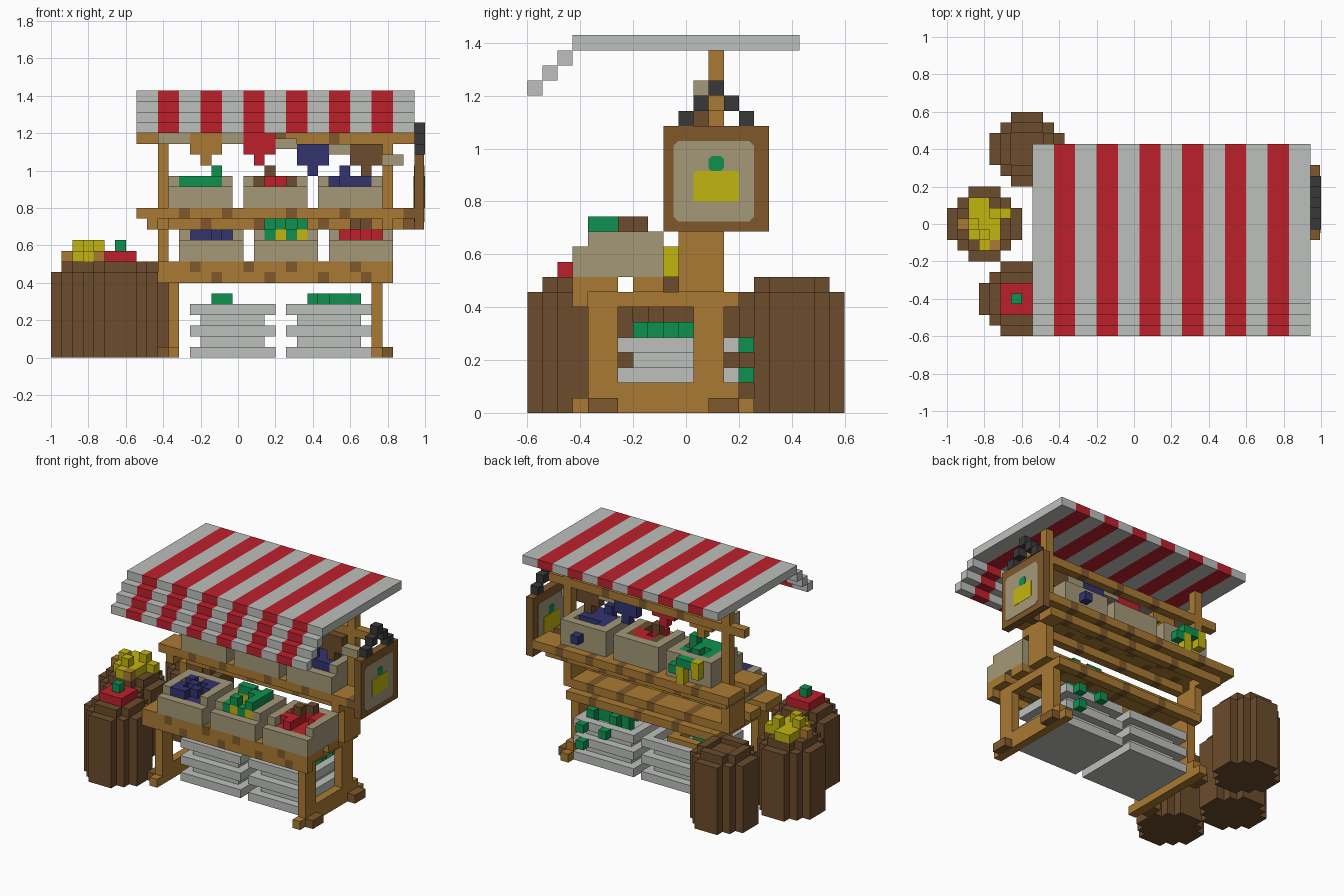
import bpy, bmesh, random
from mathutils import Vector

cube = bpy.data.objects.get("Cube")
if cube:
    bpy.data.objects.remove(cube, do_unlink=True)
random.seed(4)
V = 2 / 35  # block size; the grid is 35 x 21 x 25 blocks


def lin(c):
    return c / 12.92 if c <= 0.04045 else ((c + 0.055) / 1.055) ** 2.4


COLORS = {"wood": "AA7A33", "dark_wood": "80592B", "barrel_brown": "6C4C2C",
          "beige": "A49978", "white": "BDC0BC", "red": "BE202C", "green": "0E9150",
          "yellow": "C2B50F", "blue": "32336F", "charcoal": "393939"}
MATS = {}
for name, h in COLORS.items():
    m = bpy.data.materials.new(name)
    m.use_nodes = True
    col = [lin(int(h[n:n + 2], 16) / 255) for n in (0, 2, 4)] + [1]
    m.diffuse_color = col
    m.node_tree.nodes["Principled BSDF"].inputs["Base Color"].default_value = col
    MATS[name] = m


def finish(name, bm, used):
    me = bpy.data.meshes.new(name)
    bm.to_mesh(me)
    bm.free()
    for c in used:
        me.materials.append(MATS[c])
    ob = bpy.data.objects.new(name, me)
    bpy.context.collection.objects.link(ob)


def pos(i, j, k):
    return Vector((-1 + i * V, -0.6 + j * V, k * V))


def build(name, boxes):
    """Boxes are (i0, i1, j0, j1, k0, k1, colour) in block units."""
    bm, used = bmesh.new(), []
    for i0, i1, j0, j1, k0, k1, c in boxes:
        if c not in used:
            used.append(c)
        a, b = pos(i0, j0, k0), pos(i1, j1, k1)
        r = bmesh.ops.create_cube(bm, size=1)
        for v in r["verts"]:
            v.co = Vector([a[n] if v.co[n] < 0 else b[n] for n in range(3)])
        for f in {f for v in r["verts"] for f in v.link_faces}:
            f.material_index = used.index(c)
    finish(name, bm, used)


def dot(i, j, k, c):
    return (i, i + 1, j, j + 1, k, k + 1, c)


def plank(i0, i1, j0, j1, k):
    """Plank along x with a few darker knots."""
    out, i = [], i0
    while i < i1:
        n = min(i1, i + random.choice((3, 4, 5)))
        out.append((i, n, j0, j1, k, k + 1, "wood"))
        if n < i1:
            out.append((n, n + 1, j0, j1, k, k + 1, "dark_wood"))
        i = n + 1
    return out


# Striped awning: flat top and three steps down at the front
awning = []
for n in range(13):
    c = "red" if n % 2 else "white"
    i = 8 + 2 * n
    awning.append((i, i + 2, 3, 18, 24, 25, c))
    awning += [(i, i + 2, s, s + 1, 21 + s, 22 + s, c) for s in range(3)]
build("awning", awning)

# Side frames: feet, legs, cross beams and tall posts
for side, leg, foot, post in (("right", 11, 10, 10), ("left", 30, 31, 31)):
    b = [(leg, leg + 1, 3, 15, 0, 1, "wood"), (leg, leg + 1, 4, 14, 1, 2, "wood"),
         (leg, leg + 1, 4, 6, 2, 7, "wood"), (leg, leg + 1, 11, 13, 2, 7, "wood"),
         (leg, leg + 1, 4, 14, 7, 7.99, "wood"),
         (post, post + 1, 10, 13, 9, 12, "wood"), (post, post + 1, 12, 13, 12, 24, "wood")]
    b += [(foot, foot + 1, j, j + 2, 0, 1, "dark_wood") for j in (4, 12)]
    build(side + "_frame", b)

# Lower counter: planks with lower battens
b = []
for j0, j1 in ((3, 6), (7, 9), (10, 13)):
    b += plank(10, 32, j0, j1, 8)
b += plank(10, 32, 3, 4, 7)
for j in (6, 9, 13):
    b += plank(12, 30, j, j + 1, 7)
build("lower_counter", b)

# Upper shelf with battens and end brackets
b = plank(8, 34, 9, 12, 13) + plank(8, 34, 13, 16, 13) + plank(11, 31, 12, 13, 13)
b += plank(11, 31, 10, 11, 12) + plank(11, 31, 14, 15, 12)
for i in (9, 31):
    b += [(i, i + 1, 9, 15, 12, 13, "wood"), (i + 1, i + 2, 13, 15, 12, 13, "wood")]
b.append(dot(33, 12, 12, "dark_wood"))
build("upper_shelf", b)
build("top_rail", plank(8, 10, 12, 13, 20) + plank(11, 31, 12, 13, 20) + plank(32, 34, 12, 13, 20))


def crate(name, i, j, k):
    """Open produce box with a lower front lip."""
    build(name, [(i, i + 6, j, j + 1, k, k + 2, "beige"),
                 (i, i + 1, j + 1, j + 6, k, k + 3, "beige"),
                 (i + 5, i + 6, j + 1, j + 6, k, k + 3, "beige"),
                 (i + 1, i + 5, j + 5, j + 6, k, k + 3, "beige"),
                 (i + 1, i + 5, j + 1, j + 5, k, k + 1, "beige")])


def produce(name, i, j, k, low, high, tall):
    """Uneven heap of blocks filling a crate."""
    b = [(i + 1, i + 5, j + 1, j + 5, k + 1, k + 2, low)]
    for x in range(i + 1, i + 5):
        for y in range(j + 1, j + 5):
            r = random.random()
            if r < 0.6:
                b.append(dot(x, y, k + 2, low if r < 0.4 else high))
                if r < tall:
                    b.append(dot(x, y, k + 3, high))
    build(name, b)


for n, (low, high) in enumerate((("blue", "blue"), ("yellow", "green"), ("red", "barrel_brown"))):
    crate(f"lower_crate_{n}", 12 + 7 * n, 3, 9)
    produce(f"lower_produce_{n}", 12 + 7 * n, 3, 9, low, high, (0.0, 0.4, 0.25)[n])
for n, (low, high) in enumerate((("green", "green"), ("red", "barrel_brown"), ("blue", "blue"))):
    crate(f"upper_crate_{n}", 11 + 7 * n, 9, 14)
    produce(f"upper_produce_{n}", 11 + 7 * n, 9, 14, low, high, (0.1, 0.2, 0.1)[n])

# Produce hanging over the backs of the crates
build("hanging_produce", [
    (21, 23, 9, 10, 9, 11, "yellow"), dot(28, 15, 15, "blue"),
    (12, 13, 15, 16, 15, 17, "yellow"), (14, 15, 15, 16, 14, 16, "yellow"),
    dot(14, 15, 16, "green"), dot(13, 15, 16, "green"), dot(15, 15, 15, "green")])

# Stacked white trays under the counter
for n, i in enumerate((13, 22)):
    b = [(i, i + 8, 6, 14, k, k + 1, "white") for k in (0, 2)]
    b += [(i + 1, i + 7, 7, 13, k, k + 1, "white") for k in (1, 3)]
    b += [(i, i + 8, 6, 7, 4, 5, "white"), (i, i + 8, 13, 14, 4, 5, "white"),
          (i, i + 1, 7, 13, 4, 5, "white"), (i + 7, i + 8, 7, 13, 4, 5, "white")]
    build(f"white_trays_{n}", b)
b = [(15, 17, 8, 10, 4, 6, "green"), (15, 19, 11, 12, 4, 5, "wood"), (18, 19, 8, 11, 4, 5, "wood")]
for x in range(24, 29):
    for y in range(7, 13):
        if y == 7 + x % 4 or random.random() < 0.3:
            b.append((x, x + 1, y, y + 1, 4, 6, "green"))
b += [dot(28, 14, 4, "green"), dot(28, 14, 2, "green"), dot(25, 14, 4, "green")]
build("tray_greens", b)


# Round barrels built from stave rows, with a raised rim
def barrel(name, i, j):
    c, b = "barrel_brown", []
    for n, inset in enumerate((2, 1, 0, 0, 0, 1, 2)):
        b.append((i + inset, i + 7 - inset, j + n, j + n + 1, 0, 8, c))
    b += [(i + 2, i + 5, j + y, j + y + 1, 8, 9, c) for y in (1, 5)]
    b += [(i + x, i + x + 1, j + 2, j + 5, 8, 9, c) for x in (1, 5)]
    b += [(i + 2, i + 5, j + 2, j + 5, 8, 8.4, c)]
    build(name, b)


barrel("side_barrel", 0, 7)
barrel("front_barrel", 3, 0)
barrel("back_barrel", 4, 14)
b = [(2, 5, 9, 12, 8.4, 10, "yellow"), (3, 4, 8, 9, 8.4, 10, "yellow"), (2, 4, 12, 13, 9, 10, "yellow")]
b += [dot(2, 10, 10, "yellow"), dot(4, 11, 10, "yellow"), dot(3, 9, 10, "yellow"),
      dot(1, 10, 9, "wood"), dot(4, 8, 9, "wood"), dot(5, 11, 9, "yellow")]
build("barrel_yellow_fruit", b)
build("barrel_red_fruit", [(5, 8, 2, 5, 8.4, 10, "red"), dot(6, 3, 10, "green")])

# Pennants on a sagging string
b = [(i0, i1, 11, 12, k, k + 1, "beige") for i0, i1, k in
     ((10, 13, 20), (16, 18, 20), (21, 23, 19.5), (26, 28, 19), (31, 33, 18))]
b.append(dot(10, 11, 21, "beige"))
for i, k, c in ((13, 19, "wood"), (18, 19, "red"), (23, 18, "blue"), (28, 18, "barrel_brown")):
    b += [(i, i + 3, 11, 12, k, k + 2, c), dot(i + 1, 11, k - 1, c)]
build("pennants", b)

# Hanging sign board and its bracket
build("sign_board", [(34, 34.92, 9, 16, 12, 19, "dark_wood")])
build("sign_bracket", [dot(34, j, k, "charcoal") for j, k in
                       ((10, 19), (11, 20), (12, 21), (13, 20), (14, 19))])


def plate(name, i, j0, j1, k0, k1, cut, thick, c):
    """Thin plate with clipped corners on the board's face."""
    bm = bmesh.new()
    pts = [(j0 + cut, k0), (j1 - cut, k0), (j1, k0 + cut), (j1, k1 - cut),
           (j1 - cut, k1), (j0 + cut, k1), (j0, k1 - cut), (j0, k0 + cut)]
    f = bm.faces.new([bm.verts.new(pos(i, *p)) for p in pts])
    r = bmesh.ops.extrude_face_region(bm, geom=[f])
    for v in r["geom"]:
        if isinstance(v, bmesh.types.BMVert):
            v.co.x += thick
    bmesh.ops.recalc_face_normals(bm, faces=bm.faces)
    finish(name, bm, [c])


for label, i, s in (("outer", 34.92, 1), ("inner", 34, -1)):
    plate(label + "_sign_panel", i, 9.68, 15, 12.68, 18, 0.3, s * 0.0025, "beige")
    plate(label + "_sign_fruit", i, 11, 14, 14, 16, 0.08, s * 0.0045, "yellow")
    plate(label + "_sign_leaf", i, 12, 13, 16, 17, 0.2, s * 0.0045, "green")
